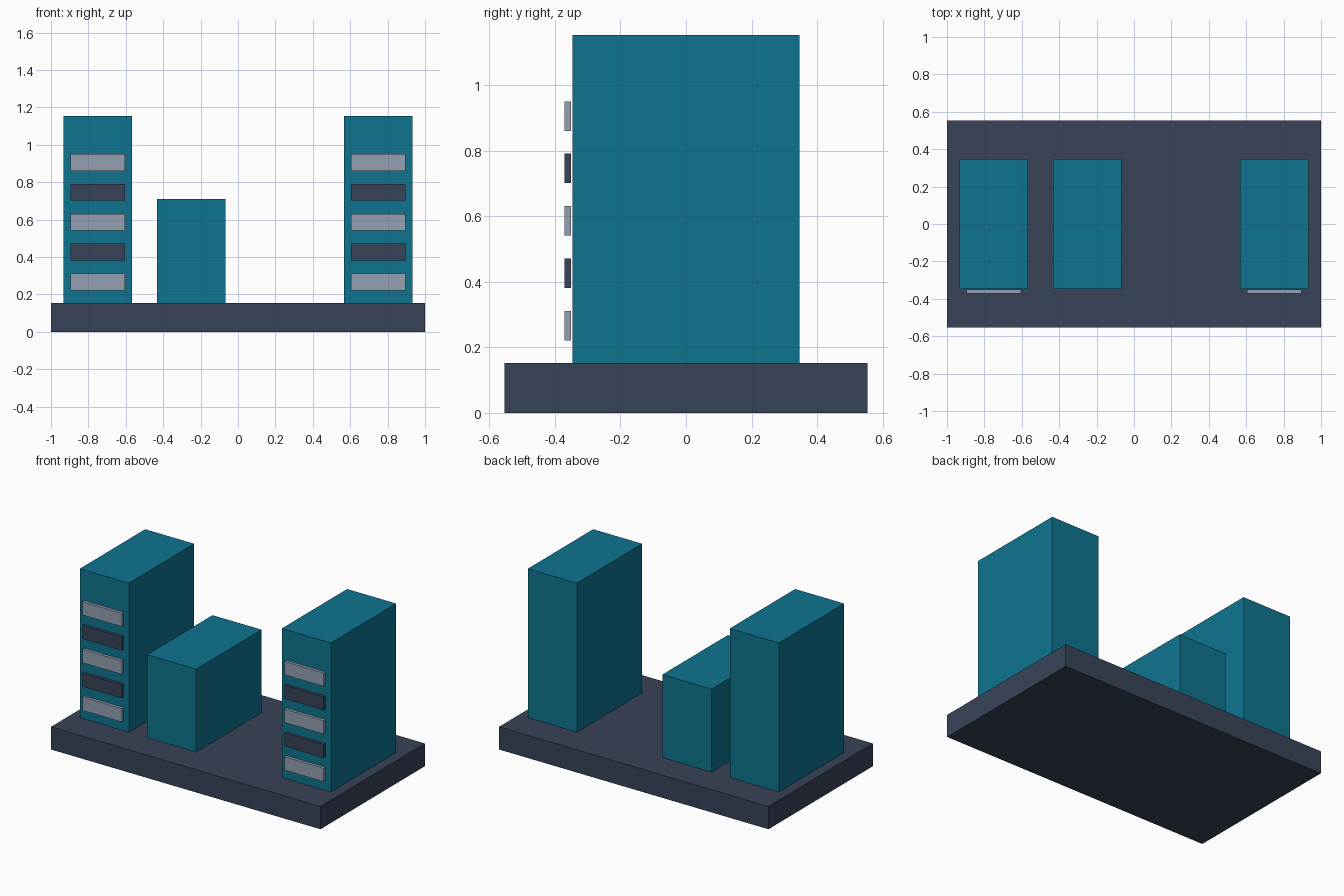
import bpy

cube = bpy.data.objects.get("Cube")
if cube:
    bpy.data.objects.remove(cube, do_unlink=True)


def material(name, hex_code):
    """Flat material from an sRGB hex colour, converted to linear."""
    srgb = [c / 255 for c in bytes.fromhex(hex_code)]
    rgba = [c / 12.92 if c < 0.04 else ((c + 0.055) / 1.055) ** 2.4 for c in srgb] + [1]
    mat = bpy.data.materials.new(name)
    mat.use_nodes = True
    mat.diffuse_color = rgba
    mat.node_tree.nodes["Principled BSDF"].inputs["Base Color"].default_value = rgba
    return mat


def box(name, centre, size, mat):
    """Box given its bottom centre and full size."""
    x, y, z = centre
    bpy.ops.mesh.primitive_cube_add(size=1, location=(x, y, z + size[2] / 2))
    obj = bpy.context.object
    obj.name = name
    obj.scale = size
    bpy.ops.object.transform_apply(location=False, rotation=False, scale=True)
    obj.data.materials.append(mat)
    return obj


teal = material("teal", "0e7490")
slate = material("dark slate", "394458")
grey = material("light grey", "94a0b2")

BASE_TOP = 0.153
DEPTH = 0.693
WIDTH = 0.364

# Base slab
box("base", (0, 0, 0), (2, 1.107, BASE_TOP), slate)

# Low middle block
box("middle_block", (-0.25, 0, BASE_TOP), (WIDTH, DEPTH, 0.557), teal)

# Tall blocks, each with a column of alternating front panels
for side, x in (("right", -0.75), ("left", 0.75)):
    box(f"{side}_tower", (x, 0, BASE_TOP), (WIDTH, DEPTH, 1), teal)
    for i in range(5):
        box(f"{side}_panel_{i + 1}", (x, -0.361, 0.221 + 0.16 * i),
            (0.293, 0.02, 0.09), slate if i % 2 else grey)
